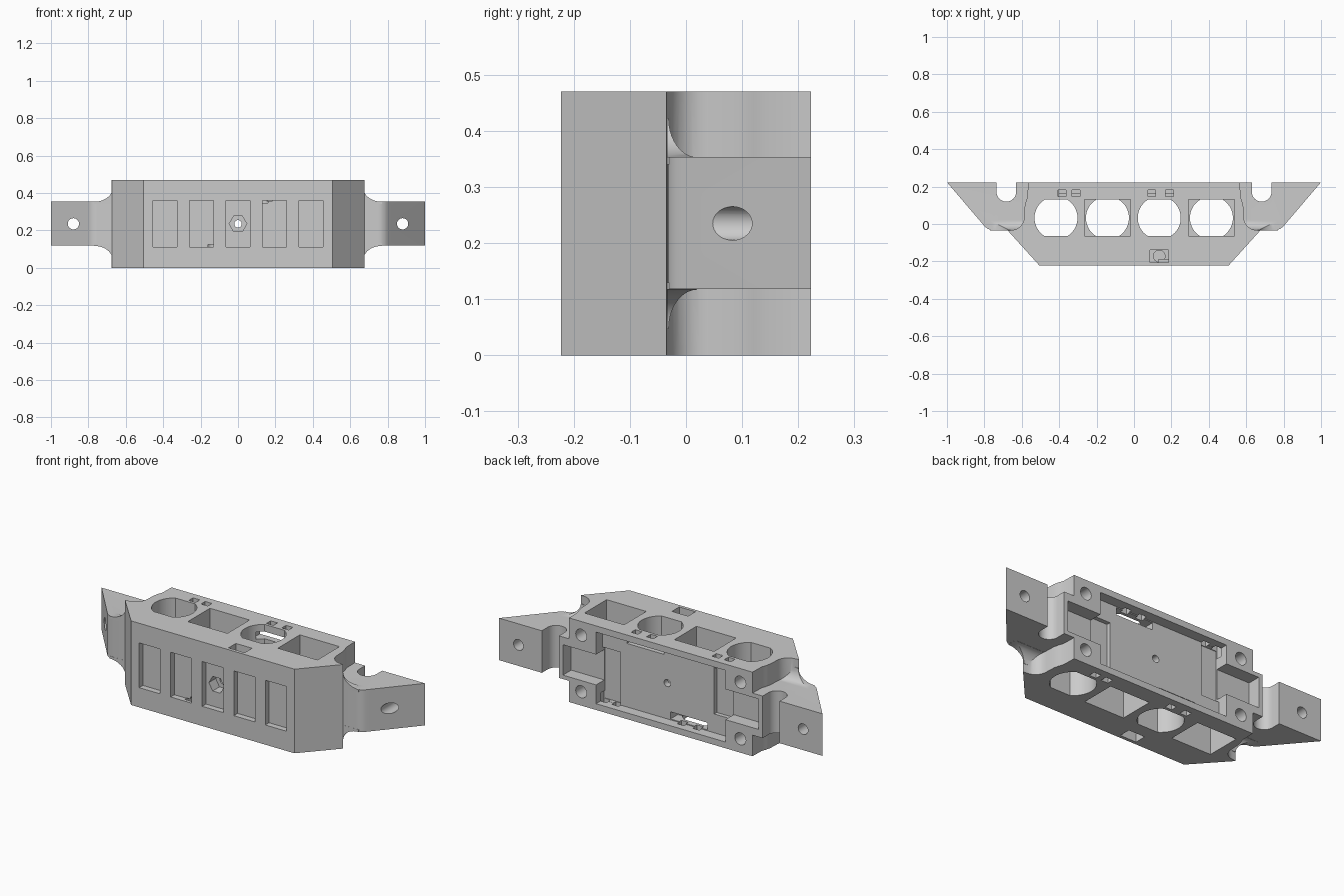
import bpy, bmesh
from math import sin, cos, pi, asin, radians

if "Cube" in bpy.data.objects:
    bpy.data.objects.remove(bpy.data.objects["Cube"])

H = 0.47          # total height
BACK = 0.223      # back face y


def make(name, bm):
    bmesh.ops.recalc_face_normals(bm, faces=bm.faces)
    me = bpy.data.meshes.new(name)
    bm.to_mesh(me)
    bm.free()
    ob = bpy.data.objects.new(name, me)
    bpy.context.collection.objects.link(ob)
    return ob


def loft(name, rings):
    bm = bmesh.new()
    vs = [[bm.verts.new(p) for p in r] for r in rings]
    n = len(vs[0])
    bm.faces.new(vs[0])
    bm.faces.new(vs[-1])
    for a, b in zip(vs, vs[1:]):
        for i in range(n):
            j = (i + 1) % n
            bm.faces.new((a[i], a[j], b[j], b[i]))
    return make(name, bm)


def prism(name, pts, axis, lo, hi):
    """Extrude a profile: (x, y) along z, or (x, z) along y."""
    put = (lambda p, t: (p[0], p[1], t)) if axis == 'z' else (lambda p, t: (p[0], t, p[1]))
    return loft(name, [[put(p, t) for p in pts] for t in (lo, hi)])


def box(x0, x1, y0, y1, z0, z1):
    return prism("box", [(x0, y0), (x1, y0), (x1, y1), (x0, y1)], 'z', z0, z1)


def circle(cx, cy, r, n=32):
    return [(cx + r * cos(2 * pi * i / n), cy + r * sin(2 * pi * i / n)) for i in range(n)]


def boolean(ob, other, op):
    m = ob.modifiers.new(op, 'BOOLEAN')
    m.operation, m.object, m.solver = op, other, 'EXACT'
    bpy.context.view_layer.objects.active = ob
    bpy.ops.object.modifier_apply(modifier=m.name)
    bpy.data.objects.remove(other)


def cut(other):
    boolean(body, other, 'DIFFERENCE')


def cut_box_pair(x0, x1, y0, y1, z0, z1):
    """Cut a box and its copy turned half round about the y axis."""
    cut(box(x0, x1, y0, y1, z0, z1))
    cut(box(-x1, -x0, y0, y1, H - z1, H - z0))


# Main block outline, right half then mirrored
fillet = [(0.657 - 0.07 * sin(i * pi / 16), -0.033 + 0.07 * (1 - cos(i * pi / 16))) for i in range(9)]
half = [(0.505, -BACK), (0.675, -0.035)] + fillet + [(0.585, 0.09), (0.578, 0.12), (0.569, 0.145), (0.567, BACK)]
body = prism("sensor_bar_body", half + [(-x, y) for x, y in reversed(half)], 'z', 0, H)

for s in (1, -1):
    # Mounting ear with sloping front
    ear = [(0.5, BACK), (1, BACK), (0.805, -0.005), (0.795, -0.016), (0.782, -0.026),
           (0.765, -0.032), (0.75, -0.033), (0.5, -0.033)]
    boolean(body, prism("ear", [(s * x, y) for x, y in ear], 'z', 0.118, 0.353), 'UNION')
    # Curved webs above and below the ear
    for up in (True, False):
        rings = []
        for i in range(11):
            t = i / 10 * pi / 2
            k = 1 - sin(t)
            z = 0.353 + 0.07 * (1 - cos(t))
            if i == 0:
                rings.append((0.34, 0.77, 0.02))
            rings.append((z, 0.672 + 0.098 * k, -0.031 + 0.051 * k))
        loop = [[(s * x, y, z if up else H - z) for x, y in
                 ((0.57, -0.0335), (xe, -0.0335), (xe, ye), (0.57, ye))] for z, xe, ye in rings]
        boolean(body, loft("web", loop), 'UNION')
    # Cable notch open to the back
    arc = [(s * (0.6825 + 0.0525 * cos(a)), 0.172 + 0.0525 * sin(a))
           for a in [pi + i * pi / 16 for i in range(17)]]
    cut(prism("notch", arc + [(s * 0.735, 0.25), (s * 0.63, 0.25)], 'z', -0.1, 0.6))
    # Ear bolt hole
    cut(prism("ear_hole", circle(s * 0.88, 0.235, 0.03), 'y', -0.3, 0.3))

# Four sockets: round on one side, square on the other, alternating
Y0, R, D = 0.0325, 0.115, 0.0975
lim = asin(D / R)
for i, cx in enumerate((-0.417, -0.142, 0.135, 0.414)):
    arc = [-lim + 2 * lim * k / 14 for k in range(15)]
    rnd = [(cx + R * cos(a), Y0 + R * sin(a)) for a in arc + [a + pi for a in arc]]
    sq = [(cx - 0.1225, Y0 - D), (cx + 0.1225, Y0 - D), (cx + 0.1225, Y0 + D), (cx - 0.1225, Y0 + D)]
    top, bottom = (rnd, sq) if i % 2 == 0 else (sq, rnd)
    cut(prism("socket_top", top, 'z', 0.235, 0.55))
    cut(prism("socket_bottom", bottom, 'z', -0.1, 0.2351))

# Front window recesses, central hex seat and bolt hole
for i in range(-2, 3):
    cut(box(i * 0.195 - 0.065, i * 0.195 + 0.065, -0.3, -0.19, 0.11, 0.36))
cut(prism("hex", circle(0, 0.235, 0.047, 6), 'y', -0.25, -0.13))
cut(prism("bolt", circle(0, 0.235, 0.02, 24), 'y', -0.3, 0.3))

# Back pocket: main floor, end arms, deeper steps
cut(box(-0.4, 0.4, 0.165, 0.3, 0.035, H - 0.035))
cut_box_pair(0.39, 0.605, 0.15, 0.3, 0.14, 0.31)
cut_box_pair(-0.4, -0.29, 0.142, 0.2, 0.14, H - 0.036)
# Wire slots into the round sockets
cut_box_pair(0.02, 0.25, 0.1, 0.2, 0.39, 0.43)
# Small tie slots through the rims
for x in (-0.385, -0.31, 0.095, 0.19):
    cut_box_pair(x - 0.021, x + 0.021, 0.146, 0.183, 0.39, 0.55)

# Cover screw holes
for x in (-0.492, 0.492):
    for z in (0.077, 0.393):
        cut(prism("screw", circle(x, z, 0.034, 24), 'y', 0.145, 0.3))

# Stud pockets in top and bottom
cut_box_pair(0.085, 0.185, -0.205, -0.14, 0.358, 0.55)
for s in (1, -1):
    z = 0.345 if s > 0 else H - 0.37
    cut(prism("stud", circle(s * 0.135, -0.172, 0.031, 24), 'z', z, z + 0.025))

bpy.ops.object.select_all(action='DESELECT')
body.select_set(True)
bpy.context.view_layer.objects.active = body
bpy.ops.object.shade_smooth_by_angle(angle=radians(30))
